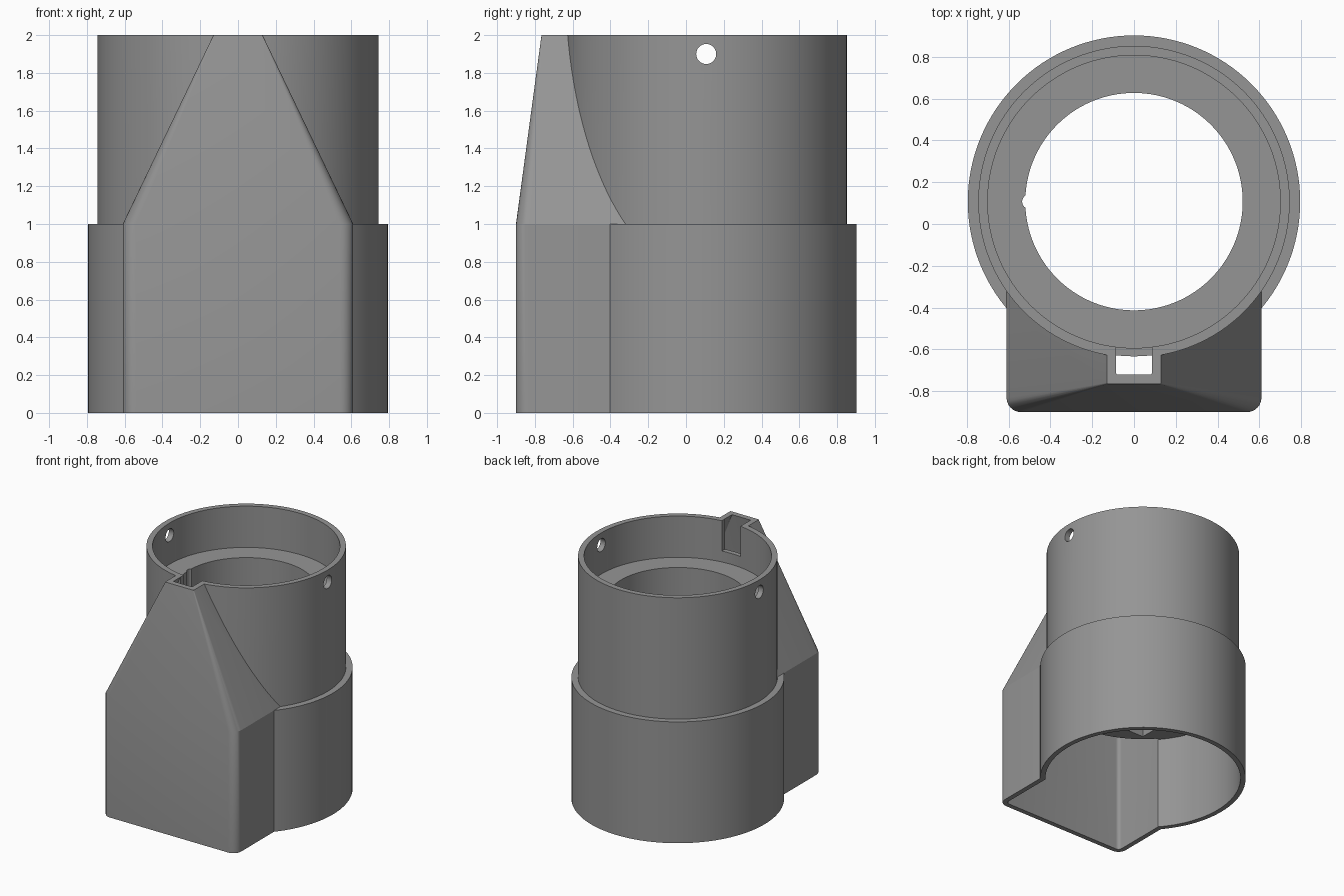
import bpy, bmesh, math

if "Cube" in bpy.data.objects:
    bpy.data.objects.remove(bpy.data.objects["Cube"])

CY = 0.107          # tube axis offset in y
SEG = 128


def make(name, bm):
    bmesh.ops.recalc_face_normals(bm, faces=bm.faces)
    me = bpy.data.meshes.new(name)
    bm.to_mesh(me)
    bm.free()
    ob = bpy.data.objects.new(name, me)
    bpy.context.collection.objects.link(ob)
    return ob


def loft(name, rings):
    """Closed solid through rings with equal point counts."""
    bm = bmesh.new()
    loops = [[bm.verts.new(p) for p in r] for r in rings]
    n = len(loops[0])
    for a, b in zip(loops, loops[1:]):
        for i in range(n):
            j = (i + 1) % n
            bm.faces.new((a[i], a[j], b[j], b[i]))
    bm.faces.new(loops[0][::-1])
    bm.faces.new(loops[-1])
    return make(name, bm)


def turned(name, profile):
    """Solid of revolution about the tube axis from (radius, z) pairs."""
    ang = [2 * math.pi * i / SEG for i in range(SEG)]
    return loft(name, [[(r * math.cos(a), CY + r * math.sin(a), z) for a in ang]
                       for r, z in profile])


def section(w, front, r, z, back=0.0, steps=6):
    """Rectangle with two rounded front corners."""
    pts = [(w, back, z)]
    for k in range(steps + 1):
        a = -math.pi / 2 * k / steps
        pts.append((w - r + r * math.cos(a), front + r + r * math.sin(a), z))
    return pts + [(-x, y, zz) for x, y, zz in reversed(pts)]


def box(name, x0, x1, y0, y1, z0, z1):
    return loft(name, [[(x0, y0, z), (x1, y0, z), (x1, y1, z), (x0, y1, z)]
                       for z in (z0, z1)])


def rod(name, r, length, loc, axis):
    """Cylinder along x or z."""
    bm = bmesh.new()
    bmesh.ops.create_cone(bm, cap_ends=True, segments=32, radius1=r, radius2=r, depth=length)
    if axis == 'X':
        for v in bm.verts:
            v.co = (v.co.z, v.co.y, -v.co.x)
    bmesh.ops.translate(bm, verts=bm.verts, vec=loc)
    return make(name, bm)


def boolean(ob, other, op):
    m = ob.modifiers.new(op, 'BOOLEAN')
    m.object, m.operation, m.solver = other, op, 'EXACT'
    bpy.context.view_layer.objects.active = ob
    bpy.ops.object.modifier_apply(modifier=m.name)
    bpy.data.objects.remove(other, do_unlink=True)


# Stepped round tube, still solid
housing = turned("tube_housing", [(0.795, 0), (0.795, 1), (0.745, 1), (0.745, 2)])

# Front chute: straight box that tapers toward the top
chute = loft("chute", [section(0.61, -0.90, 0.07, 0), section(0.61, -0.90, 0.07, 1),
                       section(0.13, -0.765, 0.006, 2)])
boolean(housing, chute, 'UNION')

# Hollow of the chute, kept outside the upper tube wall
hollow = loft("chute_hollow", [section(0.57, -0.86, 0.03, -0.1), section(0.57, -0.86, 0.03, 1),
                               section(0.0365, -0.706, 0.003, 2.1)])
boolean(hollow, turned("plug", [(0.74, 0.78), (0.74, 2.3)]), 'DIFFERENCE')
boolean(housing, hollow, 'DIFFERENCE')

# Lower socket, through bore and upper seat
boolean(housing, turned("socket", [(0.755, -0.1), (0.755, 0.78)]), 'DIFFERENCE')
boolean(housing, turned("bore", [(0.52, 0.5), (0.52, 1.8)]), 'DIFFERENCE')
boolean(housing, turned("seat", [(0.70, 1.66), (0.70, 2.1)]), 'DIFFERENCE')

# Pocket under the shelf, slot at the rim, groove in the bore, side pin holes
boolean(housing, box("pocket", -0.45, 0.45, -0.43, -0.1, 0.7, 1.1), 'DIFFERENCE')
boolean(housing, box("slot", -0.085, 0.085, -0.68, -0.5, 1.75, 2.1), 'DIFFERENCE')
boolean(housing, rod("groove", 0.035, 1.4, (-0.50, CY, 1.2), 'Z'), 'DIFFERENCE')
boolean(housing, rod("pin_hole", 0.053, 2.0, (0, CY, 1.9), 'X'), 'DIFFERENCE')

# Plain grey finish
grey = bpy.data.materials.new("grey")
grey.diffuse_color = (0.30, 0.30, 0.30, 1)
grey.use_nodes = True
grey.node_tree.nodes["Principled BSDF"].inputs["Base Color"].default_value = grey.diffuse_color
housing.data.materials.clear()
housing.data.materials.append(grey)
for p in housing.data.polygons:
    p.material_index = 0
bpy.ops.object.select_all(action='DESELECT')
housing.select_set(True)
bpy.context.view_layer.objects.active = housing
bpy.ops.object.shade_smooth_by_angle(angle=math.radians(25))
